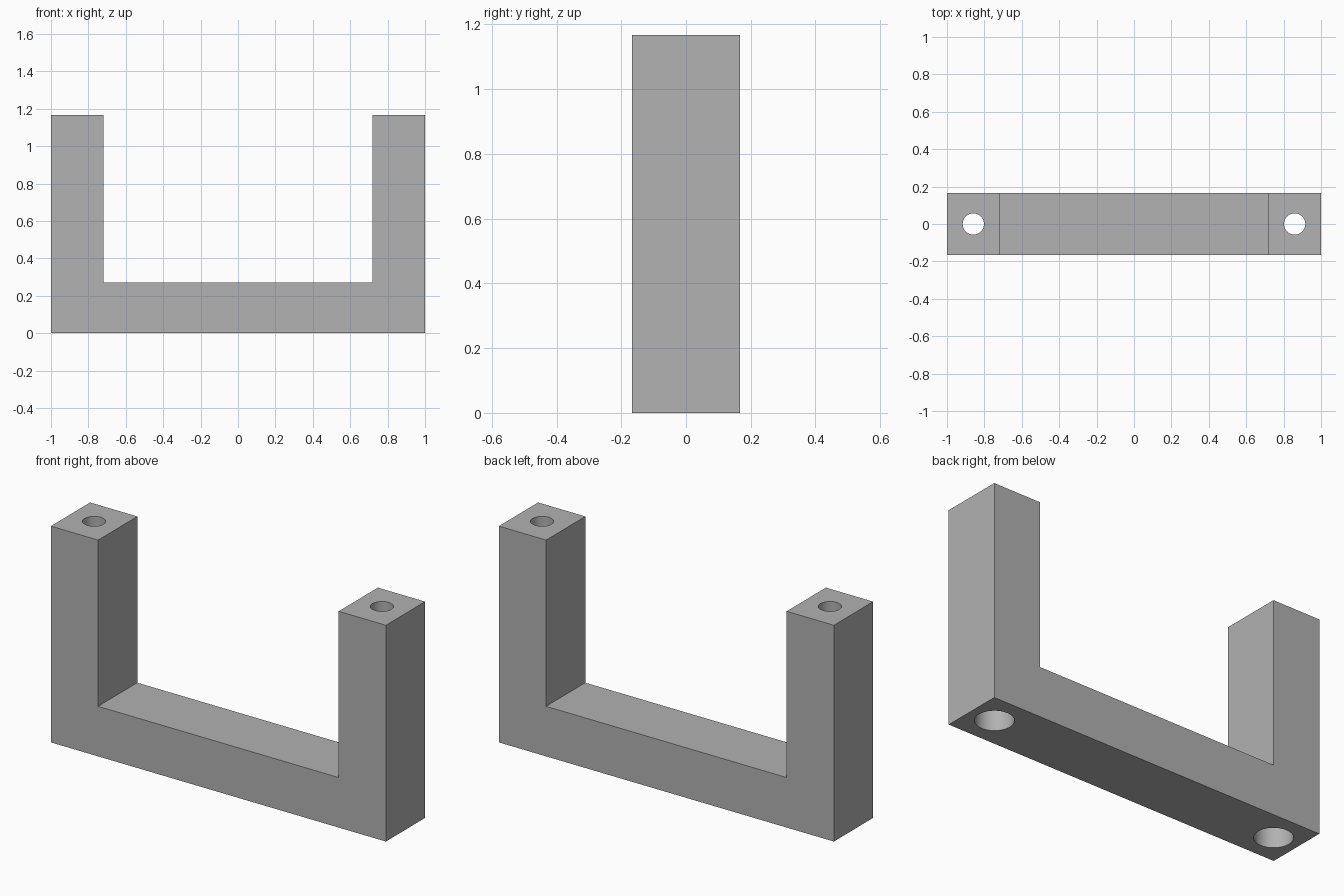
import bpy
import bmesh
from math import radians

cube = bpy.data.objects.get("Cube")
if cube:
    bpy.data.objects.remove(cube, do_unlink=True)

HALF_DEPTH = 0.167
HEIGHT = 1.167
LEG_INNER = 0.718
BAR_TOP = 0.27
HOLE_X = 0.859
HOLE_RADIUS = 0.057
BORE_RADIUS = 0.094
BORE_DEPTH = 0.8

grey = bpy.data.materials.new("plain_grey")
grey.use_nodes = True
colour = (0.445, 0.445, 0.445, 1)
grey.diffuse_color = colour
grey.node_tree.nodes["Principled BSDF"].inputs["Base Color"].default_value = colour


def make_object(name, bm):
    bmesh.ops.recalc_face_normals(bm, faces=bm.faces)
    mesh = bpy.data.meshes.new(name)
    bm.to_mesh(mesh)
    bm.free()
    mesh.materials.append(grey)
    obj = bpy.data.objects.new(name, mesh)
    bpy.context.collection.objects.link(obj)
    return obj


# U-shaped handle: half profile mirrored, then extruded front to back
half = [(1, 0), (1, HEIGHT), (LEG_INNER, HEIGHT), (LEG_INNER, BAR_TOP)]
outline = half + [(-x, z) for x, z in reversed(half)]
bm = bmesh.new()
face = bm.faces.new([bm.verts.new((x, -HALF_DEPTH, z)) for x, z in outline])
extruded = bmesh.ops.extrude_face_region(bm, geom=[face])["geom"]
bmesh.ops.translate(bm, vec=(0, 2 * HALF_DEPTH, 0),
                    verts=[v for v in extruded if isinstance(v, bmesh.types.BMVert)])
handle = make_object("handle", bm)


# Stepped screw holes: wide bore from below, narrow hole out of the top
def screw_hole_cutter(name, x):
    bm = bmesh.new()
    steps = [(BORE_RADIUS, -0.1), (BORE_RADIUS, BORE_DEPTH),
             (HOLE_RADIUS, BORE_DEPTH), (HOLE_RADIUS, HEIGHT + 0.1)]
    rings = []
    for radius, z in steps:
        ring = bmesh.ops.create_circle(bm, segments=48, radius=radius)["verts"]
        bmesh.ops.translate(bm, verts=ring, vec=(x, 0, z))
        rings.append(ring)
    for low, high in zip(rings, rings[1:]):
        for i in range(len(low)):
            bm.faces.new((low[i - 1], low[i], high[i], high[i - 1]))
    bm.faces.new(rings[0])
    bm.faces.new(rings[-1])
    return make_object(name, bm)


bpy.context.view_layer.objects.active = handle
for side, x in (("left", HOLE_X), ("right", -HOLE_X)):
    cutter = screw_hole_cutter(side + "_screw_hole_cutter", x)
    cut = handle.modifiers.new(side + "_screw_hole", 'BOOLEAN')
    cut.operation = 'DIFFERENCE'
    cut.solver = 'EXACT'
    cut.object = cutter
    bpy.ops.object.modifier_apply(modifier=cut.name)
    bpy.data.objects.remove(cutter, do_unlink=True)

# Smooth hole walls, sharp edges everywhere else
bpy.ops.object.select_all(action='DESELECT')
handle.select_set(True)
bpy.ops.object.shade_smooth_by_angle(angle=radians(30))
